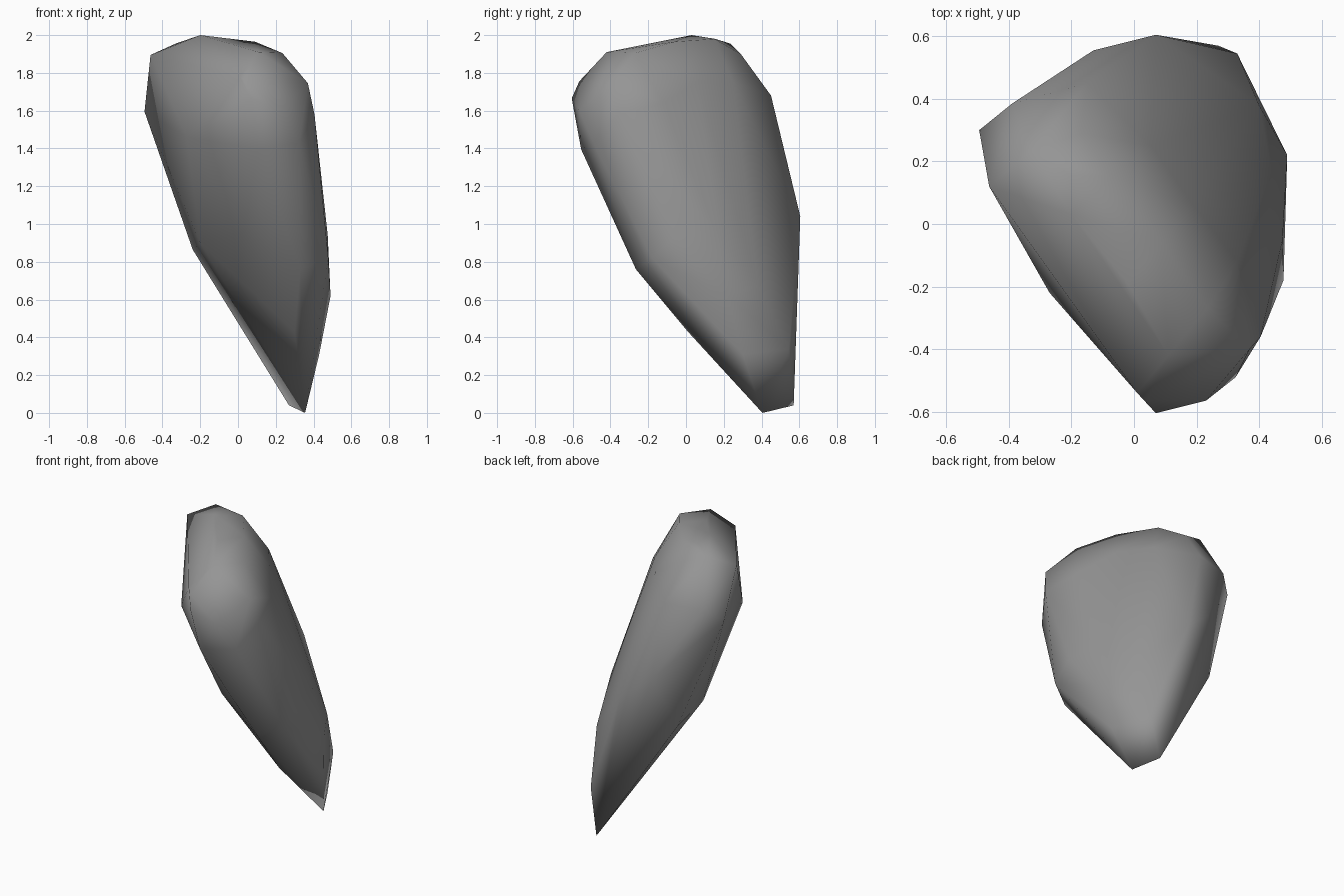
import bpy
import bmesh

# Remove the default cube only
default_cube = bpy.data.objects.get("Cube")
if default_cube is not None:
    bpy.data.objects.remove(default_cube, do_unlink=True)


def make_material(name, colour):
    """Create one flat material, visible in the viewport and in renders."""
    material = bpy.data.materials.new(name)
    material.use_nodes = True
    material.diffuse_color = colour
    shader = next(node for node in material.node_tree.nodes if node.type == "BSDF_PRINCIPLED")
    shader.inputs["Base Color"].default_value = colour
    shader.inputs["Roughness"].default_value = 0.8
    return material


def skin_over_paths(name, paths, material):
    """Stretch one smooth convex skin over a set of contour paths."""
    mesh = bpy.data.meshes.new(name)
    bm = bmesh.new()
    for path in paths:
        for point in path:
            bm.verts.new(point)
    hull = bmesh.ops.convex_hull(bm, input=bm.verts)
    leftover = {item for item in hull["geom_interior"] + hull["geom_unused"]
                if isinstance(item, bmesh.types.BMVert)}
    bmesh.ops.delete(bm, geom=list(leftover), context="VERTS")
    bmesh.ops.recalc_face_normals(bm, faces=bm.faces)
    for face in bm.faces:
        face.smooth = True
    bm.to_mesh(mesh)
    bm.free()
    mesh.materials.append(material)
    stone = bpy.data.objects.new(name, mesh)
    bpy.context.scene.collection.objects.link(stone)
    return stone


# Narrow foot of the leaning slab
foot = [(.355, .405, 0), (.27, .57, .04)]

# Rims on the underside, rising from the foot
under_left_rim = [(-.24, .43, .865), (-.495, .3, 1.595), (-.463, .12, 1.895)]
under_right_rim = [(.3, .01, .43), (.33, -.265, .76), (.105, -.555, 1.395), (.07, -.605, 1.665)]
under_face = [(-.2, .1, .9), (.03, -.22, .95), (-.27, -.22, 1.46), (-.09, -.42, 1.65)]

# Rims on the upper side, rising from the foot
upper_left_rim = [(.15, .56, .43), (.07, .605, 1.04), (-.13, .555, 1.2),
                  (-.15, .45, 1.68), (-.39, .385, 1.67)]
upper_right_rim = [(.43, .3, .31), (.49, .22, .62), (.478, -.18, .82), (.475, -.05, .94),
                   (.325, -.49, 1.43), (.405, -.36, 1.58)]
upper_face = [(.33, .545, .34), (.4, .38, .68), (.44, .17, .94)]

# Ridge where the upper face turns into the crown
ridge = [(.055, .25, 1.75), (.19, .06, 1.75), (.33, -.12, 1.64)]

# Rounded crown along the top
crown = [(-.33, .235, 1.955), (-.2, .155, 1.98), (-.2, .03, 2), (-.07, .15, 1.98),
         (.09, -.06, 1.965), (-.02, -.19, 1.955), (.235, -.27, 1.905), (.11, -.42, 1.91),
         (.04, -.565, 1.755), (.01, -.54, 1.78), (.23, -.565, 1.6), (.37, -.4, 1.745),
         (-.17, .29, 1.9)]

grey_stone = make_material("grey stone", (.3, .3, .3, 1))
skin_over_paths(
    "leaning_stone",
    [foot, under_left_rim, under_right_rim, under_face,
     upper_left_rim, upper_right_rim, upper_face, ridge, crown],
    grey_stone,
)
